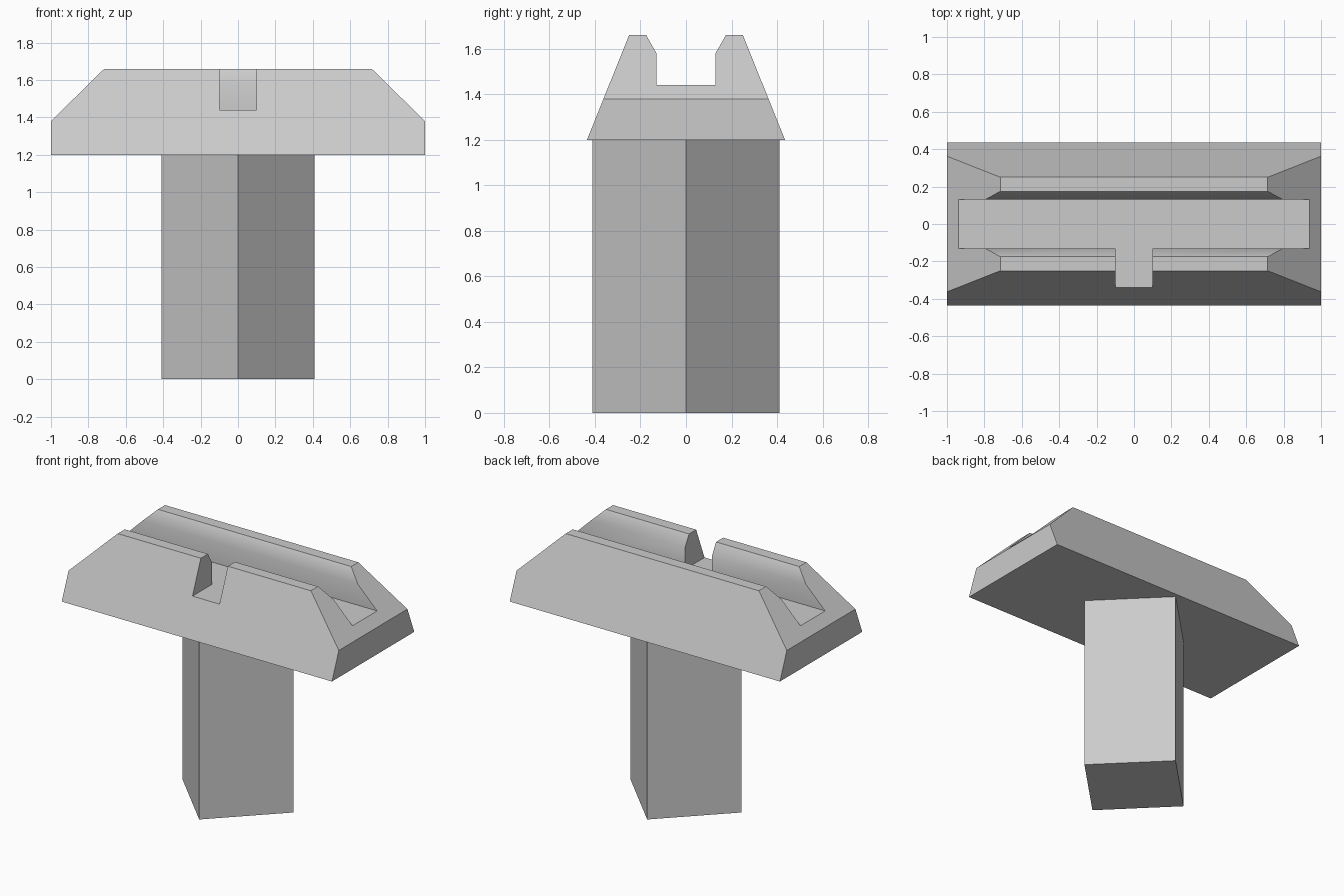
import bpy
import bmesh
from math import radians
from mathutils import Vector

cube = bpy.data.objects.get("Cube")
if cube:
    bpy.data.objects.remove(cube, do_unlink=True)

grey = bpy.data.materials.new("plain_grey")
grey.use_nodes = True
colour = (0.6, 0.6, 0.6, 1)
grey.diffuse_color = colour
grey.node_tree.nodes["Principled BSDF"].inputs["Base Color"].default_value = colour


def prism(name, corners, sweep):
    """Extrude a closed outline of 3D corners along a vector."""
    bm = bmesh.new()
    face = bm.faces.new([bm.verts.new(c) for c in corners])
    grown = bmesh.ops.extrude_face_region(bm, geom=[face], use_keep_orig=True)
    verts = [g for g in grown["geom"] if isinstance(g, bmesh.types.BMVert)]
    bmesh.ops.translate(bm, verts=verts, vec=Vector(sweep))
    bmesh.ops.recalc_face_normals(bm, faces=bm.faces)
    mesh = bpy.data.meshes.new(name)
    bm.to_mesh(mesh)
    bm.free()
    mesh.materials.append(grey)
    obj = bpy.data.objects.new(name, mesh)
    bpy.context.collection.objects.link(obj)
    return obj


def mirrored(half):
    """Complete a half outline by reflecting it across the centre line."""
    return half + [(-u, z) for u, z in reversed(half)]


def combine(target, cutter, operation):
    """Apply a boolean and discard the helper."""
    cutter.hide_render = True
    mod = target.modifiers.new("cut", 'BOOLEAN')
    mod.operation = operation
    mod.solver = 'EXACT'
    mod.object = cutter
    bpy.context.view_layer.objects.active = target
    bpy.ops.object.modifier_apply(modifier=mod.name)
    bpy.data.objects.remove(cutter, do_unlink=True)


# Square post, turned so its edges face the axes
r = 0.41
post = prism("post", [(r, 0, 0), (0, r, 0), (-r, 0, 0), (0, -r, 0)], (0, 0, 1.2))

# Head: tapered cross-section with a flared channel along its length
section = mirrored([(0.435, 1.2), (0.25, 1.66), (0.175, 1.66), (0.13, 1.58), (0.13, 1.44)])
head = prism("head", [(-1.2, y, z) for y, z in section], (2.4, 0, 0))

# Sloped ends of the head
outline = mirrored([(1, 1.2), (1, 1.38), (0.715, 1.66), (0.715, 1.8)])
outline[0], outline[-1] = (1, 1.1), (-1, 1.1)
combine(head, prism("end_shape", [(x, -1, z) for x, z in outline], (0, 2, 0)), 'INTERSECT')

# Notch through the front wall only
notch = [(-0.1, 1.44), (0.1, 1.44), (0.1, 1.9), (-0.1, 1.9)]
combine(head, prism("notch_cutter", [(x, -0.7, z) for x, z in notch], (0, 0.7, 0)), 'DIFFERENCE')

# Soft bend inside the channel, crisp edges elsewhere
bpy.ops.object.select_all(action='DESELECT')
for obj in (post, head):
    obj.select_set(True)
bpy.context.view_layer.objects.active = head
bpy.ops.object.shade_smooth_by_angle(angle=radians(30))
